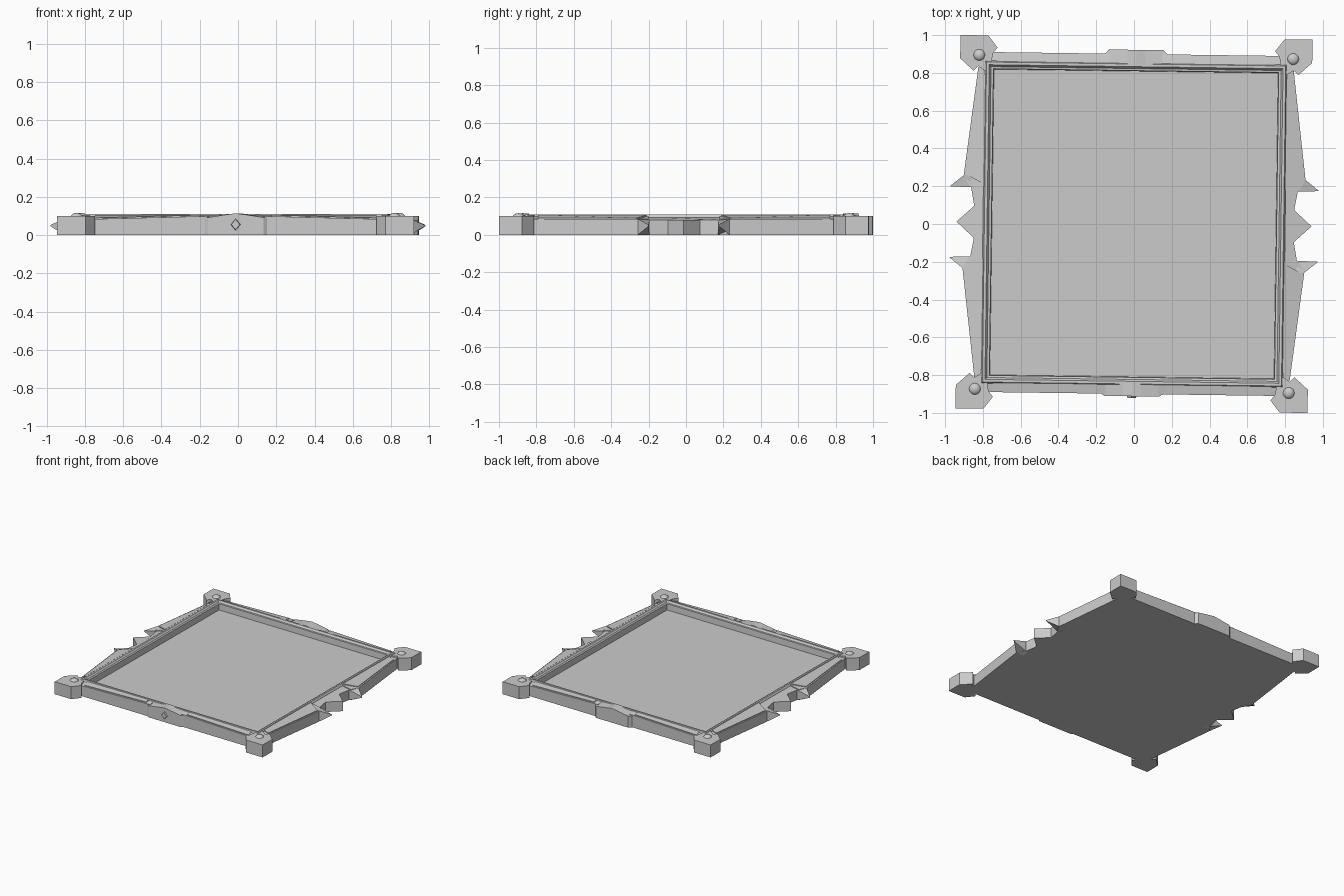
import bpy, bmesh, math

if "Cube" in bpy.data.objects:
    bpy.data.objects.remove(bpy.data.objects["Cube"])

TURN = -0.0134  # the whole tray sits very slightly rotated


def finish(name, bm, mirror=(False, False)):
    bmesh.ops.recalc_face_normals(bm, faces=bm.faces)
    me = bpy.data.meshes.new(name)
    bm.to_mesh(me)
    bm.free()
    ob = bpy.data.objects.new(name, me)
    bpy.context.collection.objects.link(ob)
    ob.rotation_euler.z = TURN
    if any(mirror):
        m = ob.modifiers.new("mirror", 'MIRROR')
        m.use_axis = (mirror[0], mirror[1], False)
        m.use_mirror_merge = False
    return ob


def prism(name, pts, mirror=(True, True)):
    """Extruded outline; each point is (x, y, top z[, bottom z])."""
    bm = bmesh.new()
    top = [bm.verts.new(p[:3]) for p in pts]
    bot = [bm.verts.new((p[0], p[1], p[3] if len(p) > 3 else 0)) for p in pts]
    bm.faces.new(top)
    bm.faces.new(bot[::-1])
    n = len(pts)
    for i in range(n):
        j = (i + 1) % n
        bm.faces.new((top[i], bot[i], bot[j], top[j]))
    return finish(name, bm, mirror)


# Tray: stepped rim around a recessed floor, lofted through rectangles
bm = bmesh.new()
rings = []
for hx, hy, z in [(.80, .855, 0), (.80, .855, .095), (.792, .847, .109),
                  (.778, .833, .109), (.768, .823, .095), (.755, .812, .093),
                  (.752, .809, .045)]:
    rings.append([bm.verts.new((sx * hx, sy * hy, z))
                  for sx, sy in ((-1, -1), (1, -1), (1, 1), (-1, 1))])
for a, b in zip(rings, rings[1:]):
    for i in range(4):
        j = (i + 1) % 4
        bm.faces.new((a[i], a[j], b[j], b[i]))
bm.faces.new(rings[0][::-1])
bm.faces.new(rings[-1])
finish("tray", bm)

# Front and back walls with raised bars on their sloping tops
prism("end_wall", [(.14, .84, .104), (.80, .84, .100), (.80, .90, .082), (.14, .90, .099)])
prism("end_wall_bar", [(.185, .85, .106, .07), (.735, .85, .102, .07),
                       (.735, .891, .090, .07), (.185, .891, .105, .07)])

# Flaring side walls with raised sloping panels
prism("side_wall", [(.79, .82, .100), (.835, .82, .084), (.905, .245, .084),
                    (.875, .19, .084), (.79, .19, .100)])
prism("side_wall_panel", [(.797, .78, .106, .07), (.832, .78, .090, .07),
                          (.894, .252, .090, .07), (.797, .20, .106, .07)])

# Side spikes tapering to a point, and the central star point
prism("side_spike", [(.84, .25, .088), (.905, .245, .085), (.978, .187, .053, .047),
                     (.868, .183, .08), (.84, .19, .085)])
prism("side_star", [(.79, .20, .095), (.866, .19, .08), (.847, .085, .08), (.94, 0, .08),
                    (.847, -.085, .08), (.866, -.19, .08), (.79, -.20, .095)], (True, False))

# Corner blocks
prism("corner_block", [(.932, .988, .1), (.784, .988, .1), (.735, .925, .1), (.758, .895, .1),
                       (.77, .83, .105), (.80, .80, .105), (.835, .825, .1), (.86, .80, .1),
                       (.932, .865, .1)])

# Dome studs on the corners
bm = bmesh.new()
bmesh.ops.create_uvsphere(bm, u_segments=20, v_segments=10, radius=.032)
for v in bm.verts:
    v.co = (v.co.x + .831, v.co.y + .884, v.co.z * .75 + .092)
for f in bm.faces:
    f.smooth = True
finish("corner_stud", bm, (True, True))

# Crested centre blocks on the front and back
for name, s, y in (("back_crest", 1, .922), ("front_crest", -1, .912)):
    bm = bmesh.new()
    profile = [(-.17, .895, .092), (-.145, y, .092), (-.05, y, .107), (0, y, .114),
               (.05, y, .107), (.145, y, .092), (.17, .895, .092)]
    cols = [[bm.verts.new(c) for c in ((x, s * py, 0), (x, s * py, z),
             (x, s * .84, max(z, .103)), (x, s * .84, 0))] for x, py, z in profile]
    for a, b in zip(cols, cols[1:]):
        for i in range(4):
            j = (i + 1) % 4
            bm.faces.new((a[i], a[j], b[j], b[i]))
    bm.faces.new(cols[0])
    bm.faces.new(cols[-1][::-1])
    finish(name, bm)

# Small faceted diamond on the front crest
bm = bmesh.new()
back = [bm.verts.new((x, -.905, z)) for x, z in ((-.028, .055), (0, .022), (.028, .055), (0, .088))]
face = [bm.verts.new((x, -.922, z)) for x, z in ((-.022, .055), (0, .028), (.022, .055), (0, .082))]
for i in range(4):
    j = (i + 1) % 4
    bm.faces.new((back[i], back[j], face[j], face[i]))
bm.faces.new(face)
bm.faces.new(back[::-1])
finish("front_diamond", bm)
